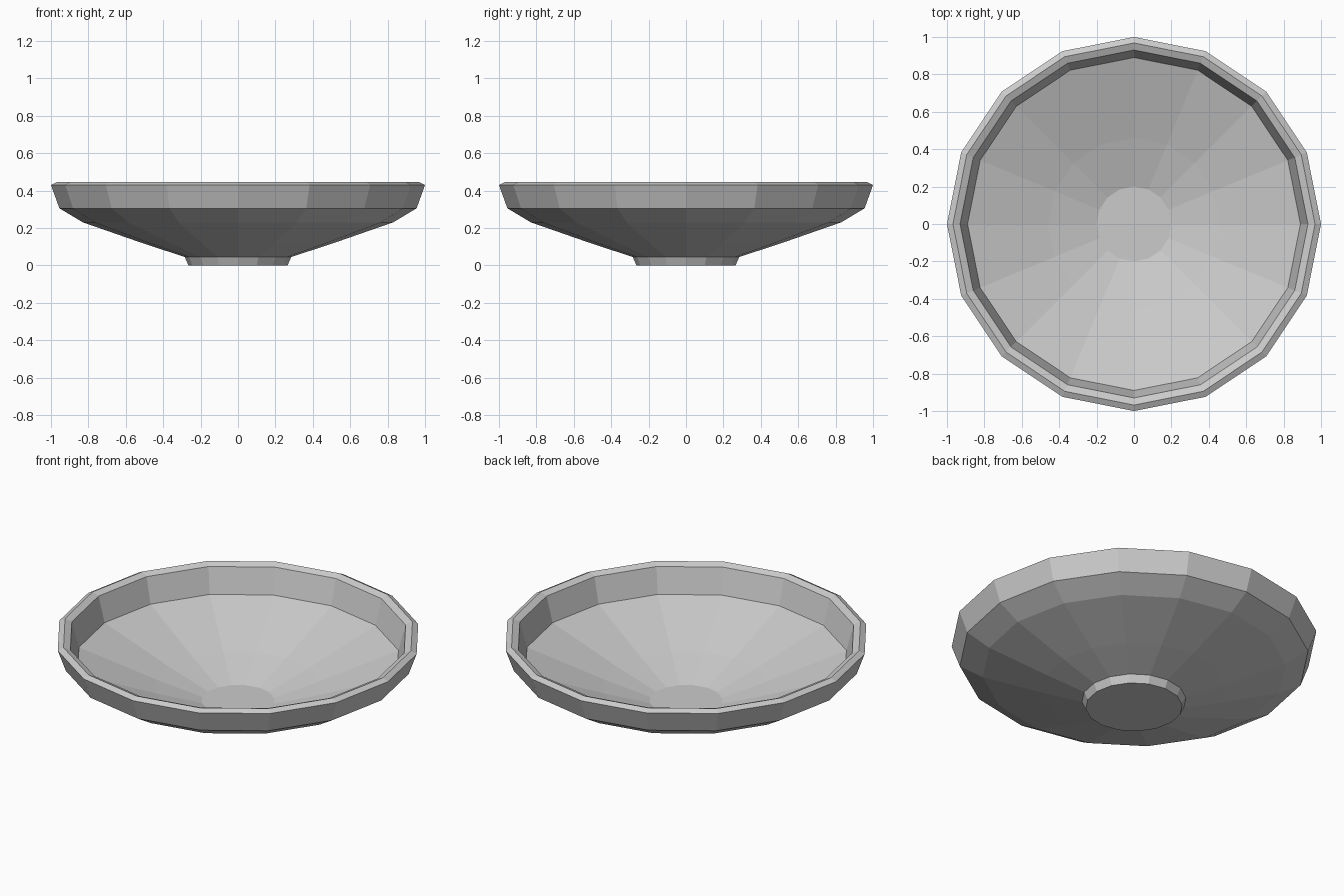
import bpy, bmesh, math

SIDES = 16

cube = bpy.data.objects.get("Cube")
if cube:
    bpy.data.objects.remove(cube, do_unlink=True)

# Single light grey material
grey = bpy.data.materials.new("light_grey")
grey.use_nodes = True
colour = (0.6, 0.6, 0.6, 1)
grey.diffuse_color = colour
grey.node_tree.nodes["Principled BSDF"].inputs["Base Color"].default_value = colour

# Radius and height, from the underside of the foot, over the rim, to the bowl floor
profile = [
    (0.265, 0), (0.285, 0.045),                  # foot
    (0.5, 0.115), (0.83, 0.23), (0.955, 0.305),  # outer wall
    (1, 0.43), (0.968, 0.446), (0.93, 0.43),     # ridged rim
    (0.89, 0.28), (0.46, 0.13), (0.2, 0.05),     # inside
]


def ring(bm, radius, height):
    angles = [2 * math.pi * i / SIDES for i in range(SIDES)]
    return [bm.verts.new((radius * math.cos(a), radius * math.sin(a), height)) for a in angles]


# Bowl: stacked rings, closed by the foot underside and the floor
bm = bmesh.new()
rings = [ring(bm, r, z) for r, z in profile]
for low, high in zip(rings, rings[1:]):
    for i in range(SIDES):
        j = (i + 1) % SIDES
        bm.faces.new((low[i], low[j], high[j], high[i]))
bm.faces.new(rings[0][::-1])
bm.faces.new(rings[-1])
bmesh.ops.recalc_face_normals(bm, faces=bm.faces)

mesh = bpy.data.meshes.new("bowl")
bm.to_mesh(mesh)
bm.free()
mesh.materials.append(grey)
bpy.context.collection.objects.link(bpy.data.objects.new("bowl", mesh))
